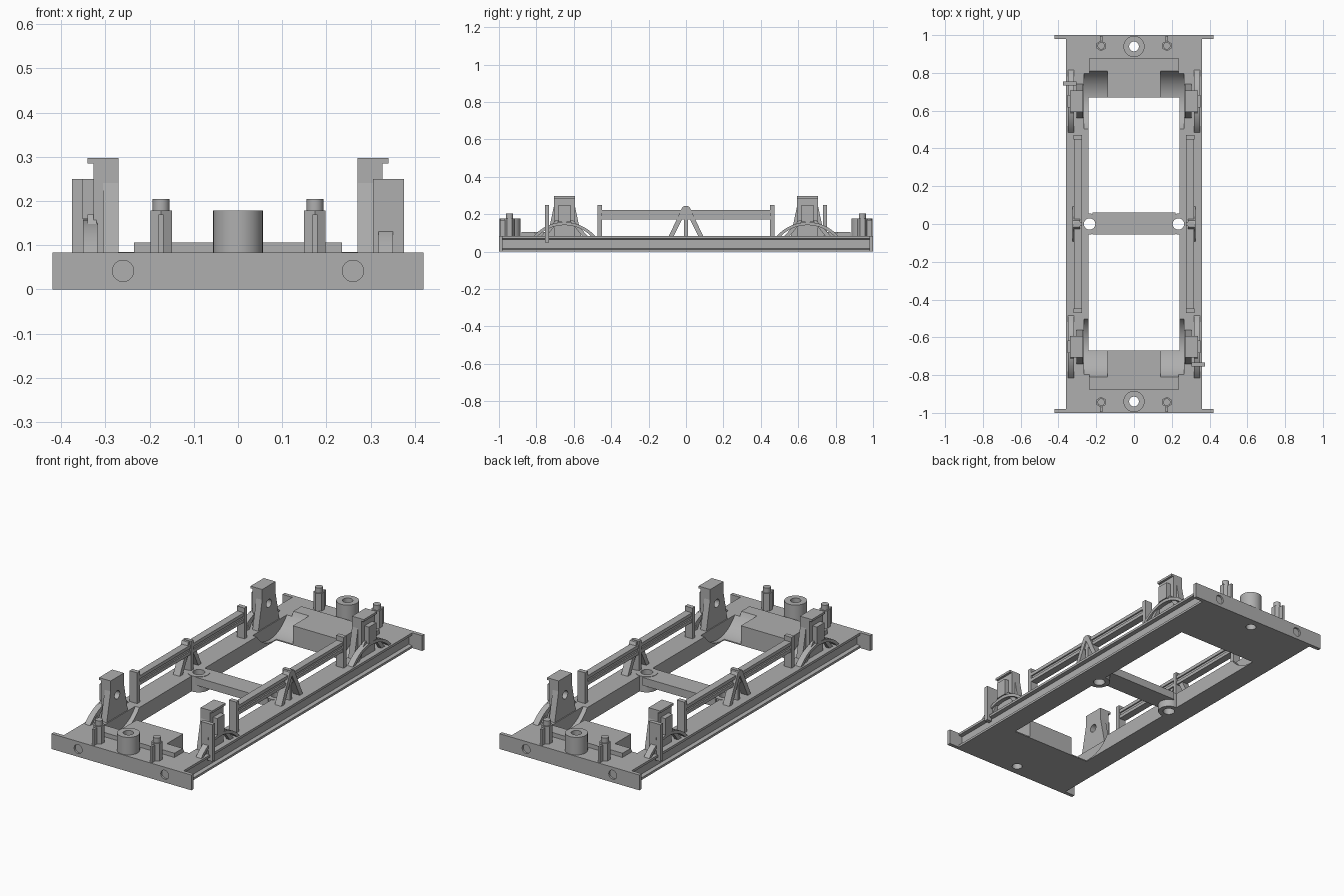
import bpy, bmesh, math
from mathutils import Matrix, Vector

if bpy.data.objects.get("Cube"):
    bpy.data.objects.remove(bpy.data.objects["Cube"])

GREY = (0.43, 0.43, 0.43, 1)
mat = bpy.data.materials.new("plain grey")
mat.use_nodes = True
mat.diffuse_color = GREY
mat.node_tree.nodes["Principled BSDF"].inputs["Base Color"].default_value = GREY

TOP = 0.083   # height of the deck
AXLE = 0.65   # distance of each axle from the middle
QUARTERS = [(sx, sy) for sx in (1, -1) for sy in (1, -1)]


def finish(bm, name):
    bmesh.ops.recalc_face_normals(bm, faces=bm.faces[:])
    mesh = bpy.data.meshes.new(name)
    bm.to_mesh(mesh)
    bm.free()
    mesh.materials.append(mat)
    ob = bpy.data.objects.new(name, mesh)
    bpy.context.collection.objects.link(ob)
    return ob


def box(name, x0, x1, y0, y1, z0, z1):
    bm = bmesh.new()
    size = Matrix.Diagonal((abs(x1 - x0), abs(y1 - y0), z1 - z0, 1))
    mid = Matrix.Translation(((x0 + x1) / 2, (y0 + y1) / 2, (z0 + z1) / 2))
    bmesh.ops.create_cube(bm, size=1, matrix=mid @ size)
    return finish(bm, name)


def cylinder(name, centre, r, length, axis="Z", sides=40):
    bm = bmesh.new()
    turn = {"X": Matrix.Rotation(math.pi / 2, 4, "Y"),
            "Y": Matrix.Rotation(math.pi / 2, 4, "X"), "Z": Matrix()}[axis]
    bmesh.ops.create_cone(bm, cap_ends=True, segments=sides, radius1=r, radius2=r,
                          depth=length, matrix=Matrix.Translation(centre) @ turn)
    return finish(bm, name)


def prism(name, points, a, b, axis="X"):
    """Extrude a profile: (y, z) along x, or (x, z) along y."""
    bm = bmesh.new()
    put = (lambda p, t: (t, p[0], p[1])) if axis == "X" else (lambda p, t: (p[0], t, p[1]))
    face = bm.faces.new([bm.verts.new(put(p, a)) for p in points])
    new = bmesh.ops.extrude_face_region(bm, geom=[face])["geom"]
    step = Vector(put((0, 0), b - a))
    bmesh.ops.translate(bm, vec=step, verts=[v for v in new if isinstance(v, bmesh.types.BMVert)])
    return finish(bm, name)


def cut(ob, cutters):
    for c in cutters:
        c.hide_render = True
        mod = ob.modifiers.new("cut", "BOOLEAN")
        mod.operation, mod.solver, mod.object = "DIFFERENCE", "EXACT", c
        bpy.context.view_layer.objects.active = ob
        bpy.ops.object.modifier_apply(modifier=mod.name)
        bpy.data.objects.remove(c)


def smooth(ob):
    bpy.ops.object.select_all(action="DESELECT")
    ob.select_set(True)
    bpy.context.view_layer.objects.active = ob
    bpy.ops.object.shade_smooth_by_angle(angle=math.radians(30))


def wheel_wells(sides, ends):
    return [cylinder("well_cutter", (sx * 0.2025, sy * AXLE, 0.182), 0.177, 0.125, "X", 64)
            for sx in sides for sy in ends]


# Main frame with a channel along each side
half = [(0.36, 0), (0.36, 0.012), (0.34, 0.016), (0.34, 0.066), (0.36, 0.07), (0.36, TOP)]
frame = prism("main_frame", half + [(-x, z) for x, z in reversed(half)], -0.99, 0.99, "Y")
cut(frame, [box("opening_cutter", -0.24, 0.24, -0.67, 0.67, -1, 1)]
    + wheel_wells((1, -1), (1, -1))
    + [cylinder("hole_cutter", (0, s * 0.94, 0), 0.026, 1) for s in (1, -1)]
    + [cylinder("hole_cutter", (s * 0.235, 0, 0), 0.03, 1) for s in (1, -1)])
smooth(frame)

# Cross bar with a drilled boss at each side
bar = box("cross_bar", -0.22, 0.22, -0.055, 0.06, 0.04, TOP)
cut(bar, [cylinder("hole_cutter", (s * 0.235, 0, 0), 0.03, 1) for s in (1, -1)])
for s in (1, -1):
    boss = cylinder("cross_bar_boss", (s * 0.235, 0, 0.0425), 0.055, 0.085)
    cut(boss, [cylinder("hole_cutter", (s * 0.235, 0, 0), 0.03, 1)])
    smooth(boss)

for s in (1, -1):
    # End beam with two buffer sockets
    beam = box("end_beam", -0.42, 0.42, s * 0.98, s, 0, TOP)
    cut(beam, [cylinder("socket_cutter", (sx * 0.26, s, 0.042), 0.024, 0.026, "Y")
               for sx in (1, -1)])
    # Raised deck, relieved for the wheels
    deck = box("raised_deck", -0.235, 0.235, s * 0.67, s * 0.88, TOP - 0.003, 0.106)
    cut(deck, wheel_wells((1, -1), (s,)))
    smooth(deck)
    # Coupling pivot tube
    tube = cylinder("pivot_tube", (0, s * 0.94, 0.1285), 0.056, 0.099)
    cut(tube, [cylinder("hole_cutter", (0, s * 0.94, 0), 0.026, 1)])
    smooth(tube)

for sx, sy in QUARTERS:
    # Small stud with pin and rib
    x, y = sx * 0.174, sy * 0.943
    cylinder("stud", (x, y, 0.128), 0.028, 0.1, sides=6)
    smooth(cylinder("stud_pin", (x, y, 0.19), 0.019, 0.03, sides=24))
    box("stud_rib", x - 0.006, x + 0.006, sy * 0.96, sy * 0.995, TOP, 0.17)

    # Axle post: core, flared foot, cap, and the axle hole
    y = sy * AXLE
    hole = lambda: [cylinder("hole_cutter", (sx * 0.3, y, 0.2), 0.022, 0.07, "X", 24)]
    core = box("axle_post", sx * 0.27, sx * 0.327, y - 0.057, y + 0.057, TOP, 0.297)
    cut(core, hole())
    smooth(core)
    box("axle_post_cap", sx * 0.3, sx * 0.34, y - 0.057, y + 0.057, 0.285, 0.297)
    for d in (1, -1):
        prism("axle_post_flare", [(y + d * 0.055, 0.25), (y + d * 0.09, TOP),
                                  (y + d * 0.055, TOP)], sx * 0.27, sx * 0.305)
        # Splayed guard legs
        prism("guard_leg", [(y + d * 0.025, 0.17), (y + d * 0.045, 0.17),
                            (y + d * 0.125, TOP), (y + d * 0.095, TOP)],
              sx * 0.32, sx * 0.34)
    box("axle_box", sx * 0.32, sx * 0.353, y - 0.032, y + 0.032, 0.16, 0.25)

    # Arched spring
    arc = []
    for r, order in ((0.219, 1), (0.203, -1)):
        spread = math.acos(0.144 / r)
        arc += [(y + r * math.sin(order * spread * (i / 8 - 1)),
                 TOP - 0.144 + r * math.cos(spread * (i / 8 - 1))) for i in range(17)]
    smooth(prism("arched_spring", arc, sx * 0.318, sx * 0.35))

    # Rail end post
    box("rail_end_post", sx * 0.275, sx * 0.32, sy * 0.448, sy * 0.472, TOP, 0.25)

# Hanger bars on opposite corners
for s in (1, -1):
    box("hanger_bar", s * 0.345, s * 0.375, s * -0.755, s * -0.733, 0.05, 0.25)
    box("hanger_bracket", s * 0.305, s * 0.35, s * -0.755, s * -0.733, TOP, 0.25)

for s in (1, -1):
    # Long side rail with a groove
    box("side_rail_web", s * 0.285, s * 0.31, -0.45, 0.45, 0.172, 0.224)
    for z in (0.172, 0.206):
        box("side_rail_flange", s * 0.278, s * 0.318, -0.45, 0.45, z, z + 0.018)
    # Central trestle
    for d in (1, -1):
        prism("trestle_leg", [(0, 0.245), (d * 0.018, 0.24), (d * 0.092, TOP),
                              (d * 0.066, TOP), (0, 0.215)], s * 0.285, s * 0.325)
    box("trestle_upright", s * 0.275, s * 0.318, -0.01, 0.01, TOP, 0.245)
